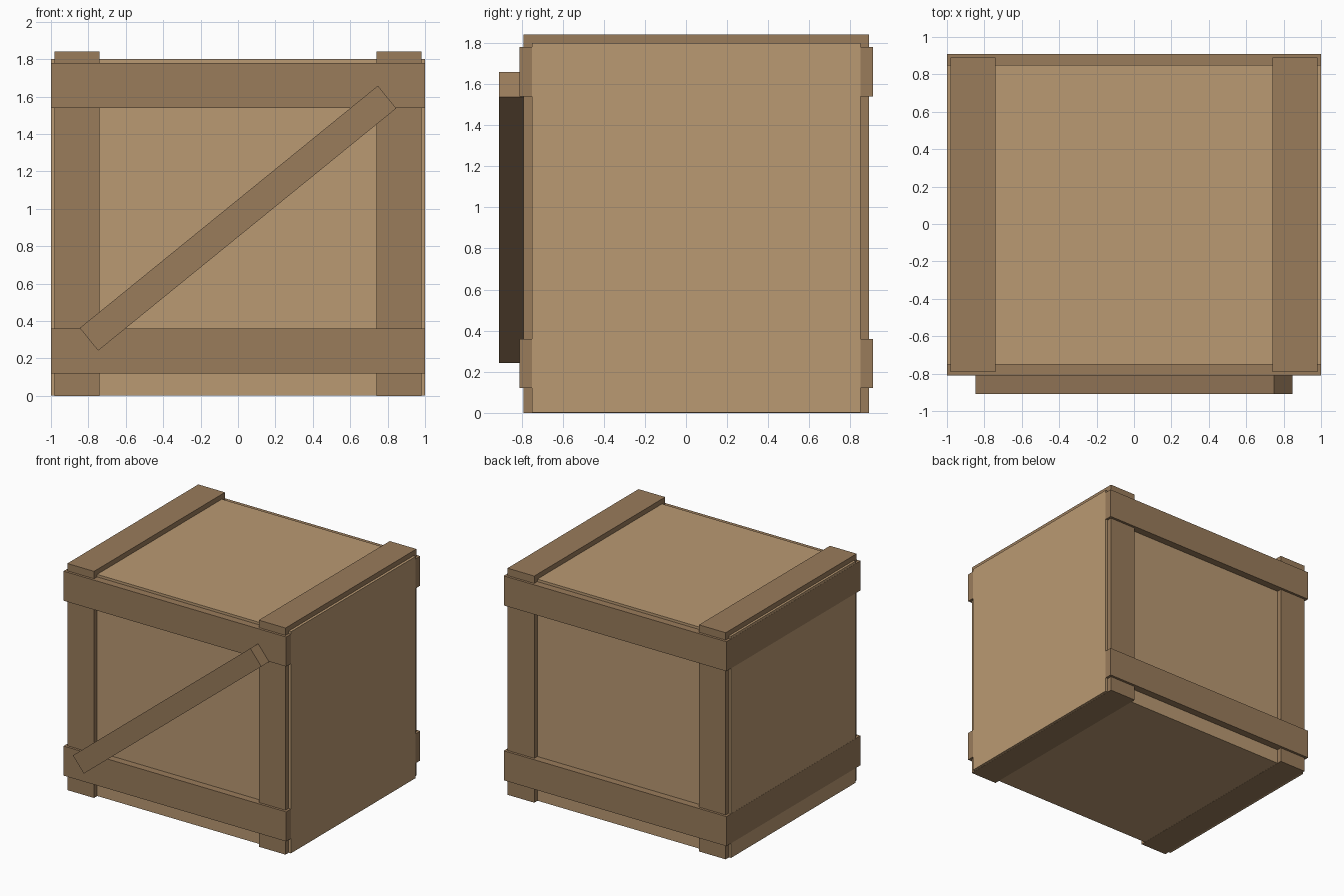
import bpy
import math

if "Cube" in bpy.data.objects:
    bpy.data.objects.remove(bpy.data.objects["Cube"])


def material(name, color):
    mat = bpy.data.materials.new(name)
    mat.diffuse_color = (*color, 1)
    mat.use_nodes = True
    mat.node_tree.nodes["Principled BSDF"].inputs["Base Color"].default_value = mat.diffuse_color
    return mat


light_wood = material("light_wood", (0.49, 0.32, 0.17))
dark_wood = material("dark_wood", (0.32, 0.20, 0.105))


def box(name, lo, hi, mat, angle=0):
    """Box between two corners, optionally turned about y."""
    centre = [(a + b) / 2 for a, b in zip(lo, hi)]
    bpy.ops.mesh.primitive_cube_add(size=1, location=centre, rotation=(0, angle, 0))
    obj = bpy.context.object
    obj.name = name
    obj.scale = [b - a for a, b in zip(lo, hi)]
    obj.data.materials.append(mat)
    return obj


# Crate body, nudged slightly so the flush bands stay visible on the left and below
box("crate_body", (-0.999, -0.75, 0.001), (1.001, 0.85, 1.8), light_wood)

# Upright frames: posts front and back, battens over the top and bottom
for side, x in (("left", -0.86), ("right", 0.86)):
    box(f"{side}_upright_frame", (x - 0.12, -0.79, 0), (x + 0.12, 0.89, 1.84), dark_wood)

# Horizontal bands around the crate
for level, z in (("lower", 0.24), ("upper", 1.66)):
    box(f"{level}_band", (-1, -0.81, z - 0.12), (1, 0.91, z + 0.12), dark_wood)

# Diagonal brace on the front
box("diagonal_brace", (-1.027, -0.91, 0.872), (1.027, -0.79, 1.028), dark_wood,
    -math.radians(39.1))
